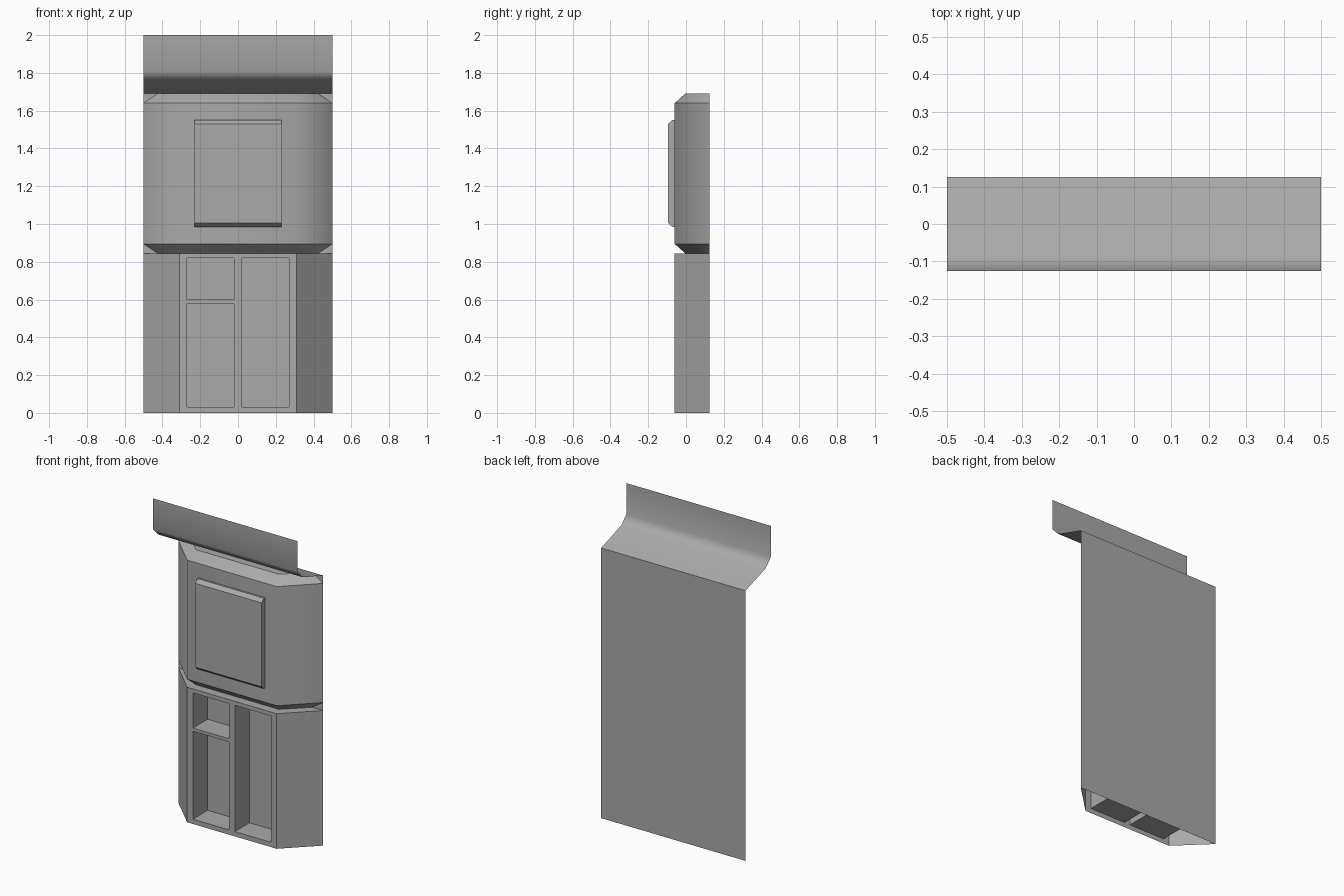
import bpy, bmesh, math

cube = bpy.data.objects.get("Cube")
if cube:
    bpy.data.objects.remove(cube, do_unlink=True)

GREY = (0.4, 0.4, 0.4, 1)
mat = bpy.data.materials.new("plain grey")
mat.use_nodes = True
mat.diffuse_color = GREY
mat.node_tree.nodes["Principled BSDF"].inputs["Base Color"].default_value = GREY

BACK, FRONT = 0.125, -0.06
SIDE, CORNER = 0.5, 0.31
LOWER_TOP, UPPER_TOP, BEVEL = 0.845, 1.69, 0.05


def build(name, faces, smooth=50):
    """Make an object from loose polygons; shared corners are welded per patch."""
    bm = bmesh.new()
    patches = {}
    for patch, pts in faces:
        cache = patches.setdefault(patch, {})
        vs = []
        for p in pts:
            key = tuple(round(c, 4) for c in p)
            if key not in cache:
                cache[key] = bm.verts.new(p)
            vs.append(cache[key])
        bm.faces.new(vs)
    me = bpy.data.meshes.new(name)
    bm.to_mesh(me)
    bm.free()
    me.materials.append(mat)
    ob = bpy.data.objects.new(name, me)
    bpy.context.collection.objects.link(ob)
    bpy.ops.object.select_all(action='DESELECT')
    ob.select_set(True)
    bpy.context.view_layer.objects.active = ob
    bpy.ops.object.shade_smooth_by_angle(angle=math.radians(smooth))
    wn = ob.modifiers.new("weighted_normals", 'WEIGHTED_NORMAL')
    wn.keep_sharp = True
    return ob


def plan(z, side=SIDE, corner=CORNER, front=FRONT):
    """Bay outline from back left round the front to back right."""
    return [(-side, BACK, z), (-corner, front, z), (corner, front, z), (side, BACK, z)]


def strip(patch, low, high):
    """Quads joining two outlines, facing outwards."""
    return [(patch, (low[i], low[i + 1], high[i + 1], high[i]))
            for i in range(len(low) - 1)]


def extrude_x(patch, profile, half):
    """Sweep a (y, z) profile along x."""
    left = [(-half, y, z) for y, z in profile]
    right = [(half, y, z) for y, z in profile]
    return strip(patch, left, right)


# Lower bay: front panel with two openings, slanted sides and a ledge on top
xs = [-CORNER, -0.27, -0.02, 0.02, 0.27, CORNER]
zs = [0, 0.03, 0.82, LOWER_TOP]
RECESS = 0.085
faces = []
for i in range(5):
    for j in range(3):
        x0, x1, z0, z1 = xs[i], xs[i + 1], zs[j], zs[j + 1]
        if j == 1 and i in (1, 3):
            hole = [(x0, z0), (x0, z1), (x1, z1), (x1, z0)]
            for k in range(4):
                (a, c), (b, d) = hole[k - 1], hole[k]
                faces.append((f"recess{i}{k}", ((a, FRONT, c), (a, RECESS, c),
                                                (b, RECESS, d), (b, FRONT, d))[::-1]))
            faces.append((f"recess_back{i}", [(x, RECESS, z) for x, z in hole[::-1]]))
        else:
            faces.append(("wall", ((x0, FRONT, z0), (x1, FRONT, z0),
                                   (x1, FRONT, z1), (x0, FRONT, z1))))
low, high = plan(0), plan(LOWER_TOP)
sides = strip("wall", low, high)
faces += [sides[0], sides[2], ("ledge", high)]
build("lower_bay", faces)

# Shelf across the left-hand opening
shelf = [(RECESS, 0.58), (FRONT, 0.58), (FRONT, 0.6), (RECESS, 0.6)]
ob = build("shelf", extrude_x("shelf", shelf, 0.125), 30)
ob.location.x = -0.145

# Upper bay: walls with a bevel above and below
inset = dict(side=0.425, corner=0.287, front=-0.005)
bottom, top = plan(LOWER_TOP, **inset), plan(UPPER_TOP, **inset)
wall_low, wall_high = plan(LOWER_TOP + BEVEL), plan(UPPER_TOP - BEVEL)
build("upper_bay",
      strip("lower_bevel", bottom, wall_low) + strip("wall", wall_low, wall_high)
      + strip("upper_bevel", wall_high, top)
      + [("cap", top), ("base", bottom[::-1])])

# Raised window panel, bevelled along its top and bottom edges
panel = [(FRONT, 0.985), (-0.072, 0.985), (-0.095, 1.005),
         (-0.095, 1.53), (-0.072, 1.55), (FRONT, 1.55)]
faces = extrude_x("panel", panel, 0.23)
faces += [("end_left", [(-0.23, y, z) for y, z in panel[::-1]]),
          ("end_right", [(0.23, y, z) for y, z in panel])]
build("window_panel", faces, 30)

# Flat back wall sheet
build("back_wall", [("sheet", ((SIDE, BACK, 0), (-SIDE, BACK, 0),
                               (-SIDE, BACK, UPPER_TOP), (SIDE, BACK, UPPER_TOP)))])

# Thin flared cornice sheet
cornice = [(BACK, UPPER_TOP), (-0.075, 1.755), (-0.125, 1.807), (-0.125, 2.0)]
build("cornice", extrude_x("cornice", cornice, SIDE), 60)
